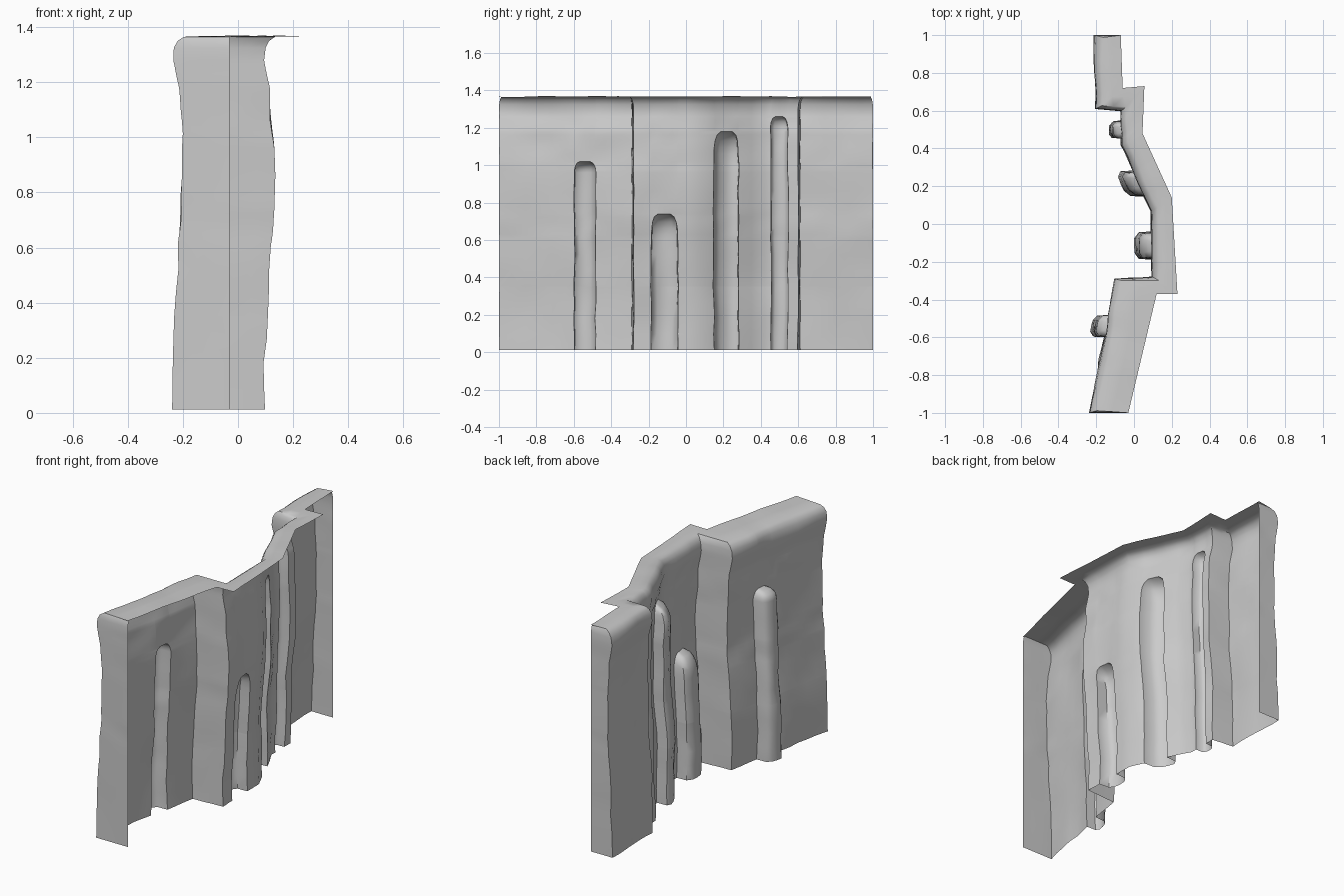
import bpy, bmesh, math
from mathutils import Vector, noise

if "Cube" in bpy.data.objects:
    bpy.data.objects.remove(bpy.data.objects["Cube"])

# Plan of the wall: outer face (x, y) paired with rear edge of the top ledge (x, y)
PLAN = [
    (-0.03, -1.00, -0.03, -1.00),
    (-0.235, -1.00, -0.03, -1.00),
    (-0.10, -0.29, 0.12, -0.37),
    (0.10, -0.28, 0.23, -0.37),
    (0.085, 0.07, 0.20, 0.14),
    (-0.07, 0.42, 0.045, 0.48),
    (-0.07, 0.60, 0.055, 0.73),
    (-0.205, 0.61, -0.06, 0.72),
    (-0.21, 1.00, -0.07, 1.00),
    (-0.07, 1.00, -0.07, 1.00),
]
# Buttresses: centre y, half width, height, depth, length of the tapering top
PILLARS = [
    (-0.54, 0.057, 1.02, 0.08, 0.06),
    (-0.115, 0.072, 0.74, 0.085, 0.11),
    (0.215, 0.066, 1.18, 0.09, 0.12),
    (0.50, 0.045, 1.26, 0.06, 0.07),
]
# Cross-section of a buttress: side position, share of the depth
SECTION = [(-1, 0), (-0.95, 0.75), (-0.55, 1), (0, 1.03), (0.55, 1), (0.95, 0.75), (1, 0)]
# Wall profile: height, forward/back lean, inset toward the ledge
PROFILE = [(0.012, 0, 0), (0.35, 0.005, 0), (0.65, 0.022, 0), (0.95, 0.03, 0),
           (1.18, 0.02, 0), (1.28, 0.0, 0), (1.325, 0.0, 0.004),
           (1.35, 0.0, 0.018), (1.365, 0.0, 0.04)]


def lean(z):
    """Interpolate lean and inset of the wall face at a height."""
    for (z0, a0, b0), (z1, a1, b1) in zip(PROFILE, PROFILE[1:]):
        if z <= z1 + 1e-6:
            t = max(0, (z - z0) / (z1 - z0))
            return a0 + (a1 - a0) * t, b0 + (b1 - b0) * t
    return PROFILE[-1][1:]


def make_columns():
    """Stations along the wall: (plan segment, t, pillar, side, share)."""
    cols = []
    for i, (a, b) in enumerate(zip(PLAN, PLAN[1:])):
        length = math.hypot(b[0] - a[0], b[1] - a[1])
        n = max(2, round(length / 0.07))
        here = [p for p in PILLARS if 2 <= i + 1 and a[1] < p[0] - p[1] and p[0] + p[1] < b[1]]
        st = []
        for k in range(n):
            t = k / n
            y = a[1] + (b[1] - a[1]) * t
            if not any(abs(y - p[0]) < p[1] + 0.015 for p in here):
                st.append((i, t, None, 0, 0))
        for p in here:
            for u, s in SECTION:
                st.append((i, (p[0] + u * p[1] - a[1]) / (b[1] - a[1]), p, u, s))
        cols += sorted(st, key=lambda c: c[1])
    cols.append((len(PLAN) - 2, 1.0, None, 0, 0))
    return cols


def make_rows():
    """Heights, with extra ones at the rounded buttress tops."""
    zs = {p[0] for p in PROFILE} | {0.012 + 0.085 * k for k in range(1, 15)}
    for c, w, h, d, r in PILLARS:
        zs = {z for z in zs if not h - r - 0.02 < z < h + 0.02}
    for c, w, h, d, r in PILLARS:
        zs |= {h - r * f for f in (1, 0.7, 0.4, 0.15, 0.0)}
    return sorted(zs)


def wall_point(col, z):
    i, t, pil, u, share = col
    a, b = PLAN[i], PLAN[i + 1]
    depth = 0
    if pil:
        c, w, h, d, r = pil
        k = max(0, min(1, (z - h + r) / r))
        s = math.sqrt(max(0, 1 - k * k))
        if z <= h + 1e-6:
            wobble = 1 + 0.08 * noise.noise(Vector((c * 9, 0, z * 7)))
            y = c + u * w * wobble * (0.45 + 0.55 * s)
            t = (y - a[1]) / (b[1] - a[1])
        depth = d * share * s
    px, py, bx, by = [a[j] + (b[j] - a[j]) * t for j in range(4)]
    off, inset = lean(z)
    p, back = Vector((px, py, z)), Vector((bx, by, z))
    to_back = back - p
    if to_back.length > 1e-4:
        p += to_back.normalized() * inset
        n = noise.noise(Vector((px * 3, py * 5, z * 3.5)))
        n2 = noise.noise(Vector((px * 9 + 4, py * 12, z * 9)))
        p.x += off + 0.012 * n + 0.006 * n2 - depth
        p.y += 0.005 * noise.noise(Vector((px * 8, py * 2, z * 8 + 3)))
    p.y = max(-1, min(1, p.y)) * (1 - 0.3 * inset)
    return p, back


def build_wall():
    cols, rows = make_columns(), make_rows()
    bm = bmesh.new()
    grid = []
    for col in cols:
        line = [bm.verts.new(wall_point(col, z)[0]) for z in rows]
        # top ledge running back from the face
        front, back = wall_point(col, rows[-1])
        for f in (0.5, 1.0):
            q = front.lerp(back, f)
            q.z = 1.367 + 0.005 * noise.noise(Vector((q.x * 6, q.y * 6, 1)))
            line.append(bm.verts.new(q))
        grid.append(line)
    for l0, l1 in zip(grid, grid[1:]):
        for j in range(len(l0) - 1):
            bm.faces.new((l0[j], l0[j + 1], l1[j + 1], l1[j]))
    bmesh.ops.remove_doubles(bm, verts=bm.verts, dist=0.0005)
    mesh = bpy.data.meshes.new("rock_wall")
    bm.to_mesh(mesh)
    bm.free()
    ob = bpy.data.objects.new("rock_wall", mesh)
    bpy.context.collection.objects.link(ob)
    bpy.context.view_layer.objects.active = ob
    ob.select_set(True)
    bpy.ops.object.shade_smooth_by_angle(angle=math.radians(50))


build_wall()
